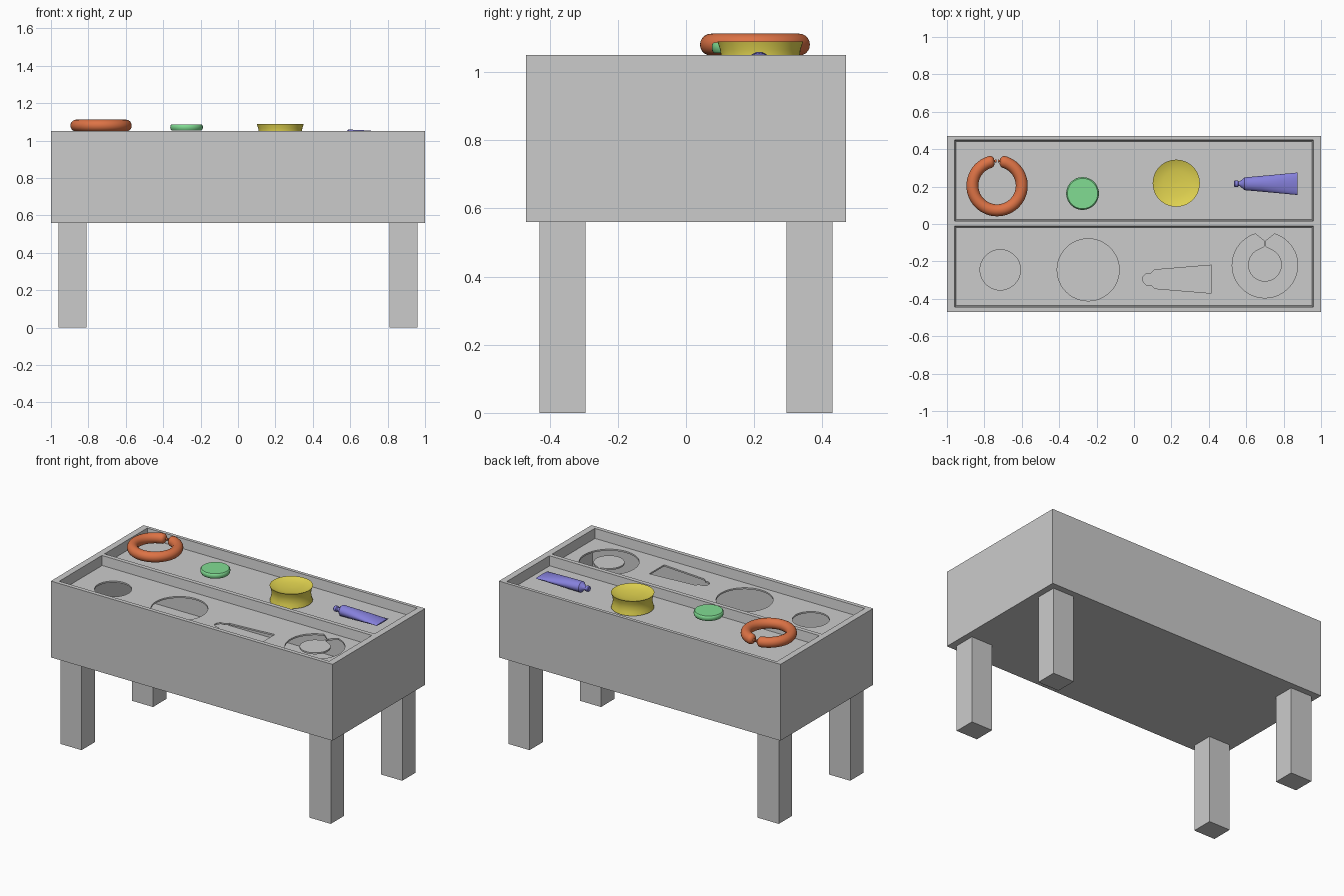
import bpy, bmesh
from math import sin, cos, pi, radians
from mathutils import Vector

if "Cube" in bpy.data.objects:
    bpy.data.objects.remove(bpy.data.objects["Cube"])


def make(name, bm, color=None, smooth=None):
    bmesh.ops.recalc_face_normals(bm, faces=bm.faces)
    me = bpy.data.meshes.new(name)
    bm.to_mesh(me)
    bm.free()
    ob = bpy.data.objects.new(name, me)
    bpy.context.collection.objects.link(ob)
    if color:
        mat = bpy.data.materials.new(name + "_paint")
        mat.diffuse_color = color
        mat.use_nodes = True
        mat.node_tree.nodes["Principled BSDF"].inputs["Base Color"].default_value = mat.diffuse_color
        me.materials.append(mat)
    if smooth:
        bpy.ops.object.select_all(action='DESELECT')
        ob.select_set(True)
        bpy.context.view_layer.objects.active = ob
        bpy.ops.object.shade_smooth_by_angle(angle=radians(smooth))
    return ob


def loft(name, rings, color=None, smooth=None):
    """Skin a list of closed point rings and cap both ends."""
    bm = bmesh.new()
    vs = [[bm.verts.new(p) for p in ring] for ring in rings]
    n = len(vs[0])
    for a, b in zip(vs, vs[1:]):
        for i in range(n):
            j = (i + 1) % n
            bm.faces.new((a[i], a[j], b[j], b[i]))
    bm.faces.new(vs[0][::-1])
    bm.faces.new(vs[-1])
    return make(name, bm, color, smooth)


def rect(x0, x1, y0, y1, z):
    return [(x0, y0, z), (x1, y0, z), (x1, y1, z), (x0, y1, z)]


def box(name, x0, x1, y0, y1, z0, z1, taper=0):
    t = taper
    return loft(name, [rect(x0 + t, x1 - t, y0 + t, y1 - t, z0), rect(x0, x1, y0, y1, z1)])


def arc(cx, cy, r, a0, a1, n):
    return [(cx + r * cos(radians(a0 + (a1 - a0) * i / n)),
             cy + r * sin(radians(a0 + (a1 - a0) * i / n))) for i in range(n + 1)]


def disc(name, cx, cy, profile, color):
    rings = [[(x, y, z) for x, y in arc(cx, cy, r, 0, 360, 48)[:-1]] for r, z in profile]
    return loft(name, rings, color, 40)


# Hollow table body with two trays and four shape openings
FLOOR = 0.99
body = box("table_body", -1, 1, -0.47, 0.47, 0.56, 1.05)
cutters = [box("cavity", -0.98, 0.98, -0.45, 0.45, 0.58, FLOOR - 0.01),
           box("tray_front", -0.96, 0.96, -0.445, -0.01, FLOOR, 1.06, 0.008),
           box("tray_back", -0.96, 0.96, 0.015, 0.45, FLOOR, 1.06, 0.008)]
ring_hole = (arc(0.70, -0.22, 0.175, 107, 433, 48) + [(0.705, -0.09), (0.705, -0.12)]
             + arc(0.70, -0.218, 0.09, 425, 115, 36) + [(0.695, -0.12), (0.695, -0.09)])
half = [(0.415, 0.075), (0.11, 0.05), (0.09, 0.03), (0.065, 0.03), (0.048, 0.012)]
tube_hole = [(x, -0.295 + d) for x, d in half] + [(x, -0.295 - d) for x, d in reversed(half)]
outlines = [arc(-0.715, -0.245, 0.108, 0, 360, 48)[:-1],
            arc(-0.245, -0.245, 0.166, 0, 360, 48)[:-1], tube_hole, ring_hole]
for o in outlines:
    cutters.append(loft("hole", [[(x, y, z) for x, y in o] for z in (0.9, 1.02)]))
for c in cutters:
    c.hide_render = True
    m = body.modifiers.new("cut", 'BOOLEAN')
    m.operation = 'DIFFERENCE'
    m.solver = 'EXACT'
    m.object = c
    bpy.context.view_layer.objects.active = body
    bpy.ops.object.modifier_apply(modifier=m.name)
    bpy.data.objects.remove(c)

# Legs
for sx, side in ((-1, "left"), (1, "right")):
    for sy, end in ((-1, "front"), (1, "back")):
        xs, ys = sorted((0.81 * sx, 0.96 * sx)), sorted((0.295 * sy, 0.43 * sy))
        box(f"{end}_{side}_leg", *xs, *ys, 0, 0.56)

# Open red ring with rounded ends
RX, RY, RZ, R, r = -0.732, 0.205, 1.08, 0.132, 0.032
stations = [(105 + 330 * i / 56, r) for i in range(57)]
tips = [(8.5, 0.45), (6, 0.75), (3.2, 0.93)]
stations = ([(105 - a, r * k) for a, k in tips] + stations
            + [(435 + a, r * k) for a, k in reversed(tips)])
rings = []
for a, k in stations:
    d = Vector((cos(radians(a)), sin(radians(a)), 0))
    rings.append([Vector((RX, RY, RZ)) + d * (R + k * cos(2 * pi * j / 20))
                  + Vector((0, 0, k * sin(2 * pi * j / 20))) for j in range(20)])
red = (0.72, 0.17, 0.06, 1)
loft("red_ring", rings, red, 50)


def x_section(x, y, z, hy, hz, n=24):
    return [(x, y + hy * cos(2 * pi * j / n), z + hz * sin(2 * pi * j / n)) for j in range(n)]


# Small pins in the ring gap
for s, side in ((-1, "left"), (1, "right")):
    loft(f"ring_pin_{side}", [x_section(RX + s * d, 0.337, RZ, k, k, 12)
                              for d, k in ((0.004, 0.009), (0.01, 0.009), (0.011, 0.006), (0.022, 0.006))],
         red, 40)

# Green puck
disc("green_puck", -0.275, 0.163,
     [(0.081, 1.055), (0.086, 1.062), (0.0875, 1.072), (0.086, 1.082), (0.081, 1.087)],
     (0.22, 0.72, 0.29, 1))

# Yellow waisted drum with dished top
disc("yellow_drum", 0.226, 0.218,
     [(0.125, 0.995), (0.118, 1.018), (0.115, 1.042), (0.118, 1.066), (0.126, 1.089),
      (0.105, 1.080), (0.07, 1.073), (0.03, 1.070), (0.004, 1.069)],
     (0.75, 0.65, 0.08, 1))

# Blue squeeze tube, round at the cap and flat at the end
loft("blue_tube", [x_section(x, 0.215, 1.025, hy, hz) for x, hy, hz in (
    (0.535, 0.014, 0.014), (0.54, 0.018, 0.018), (0.555, 0.018, 0.018), (0.56, 0.011, 0.011),
    (0.568, 0.014, 0.014), (0.59, 0.034, 0.034), (0.68, 0.042, 0.03),
    (0.78, 0.051, 0.022), (0.875, 0.06, 0.004))], (0.24, 0.22, 0.72, 1), 35)
